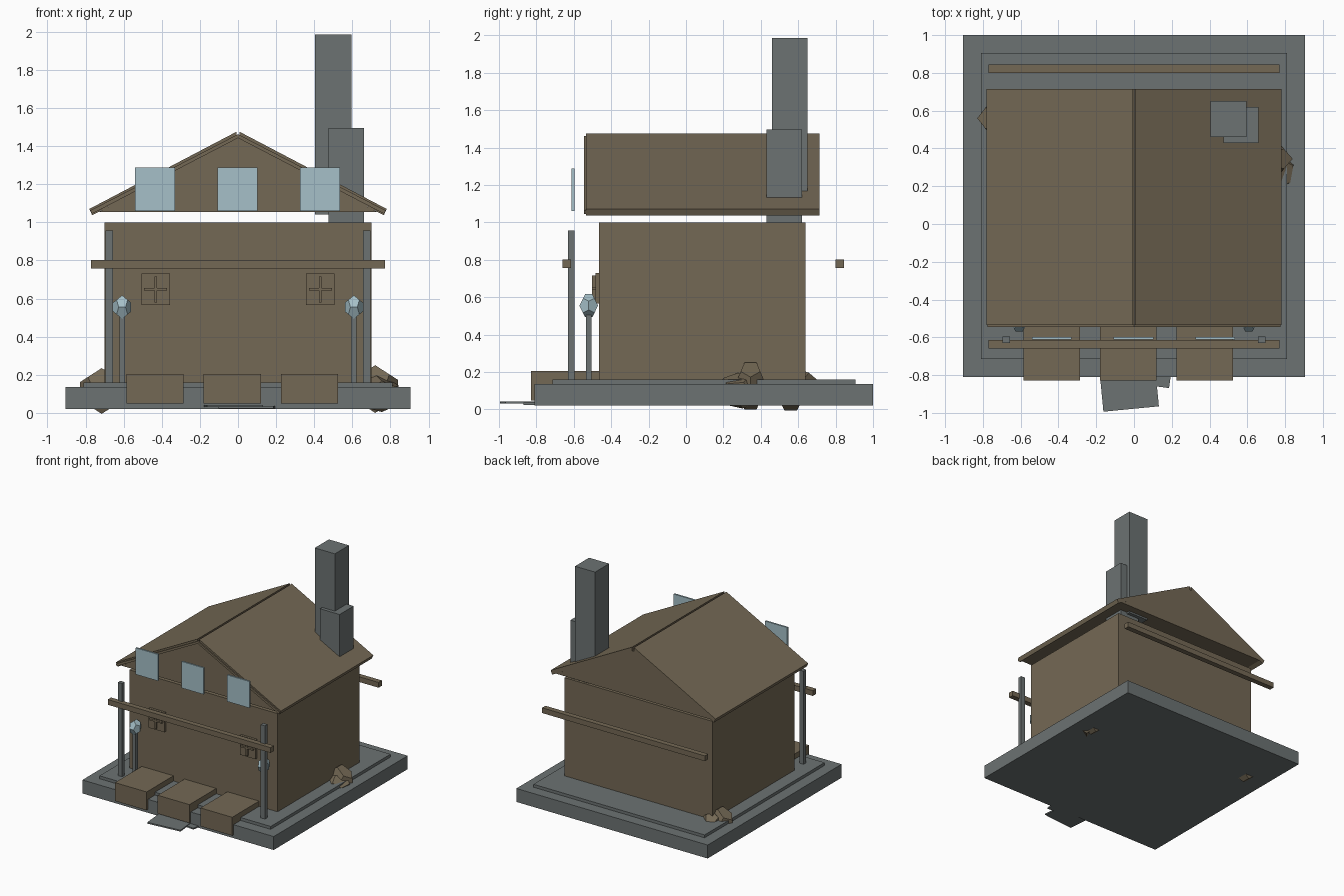
import bpy, bmesh
from math import sqrt, radians
from mathutils import Matrix

cube = bpy.data.objects.get("Cube")
if cube:
    bpy.data.objects.remove(cube, do_unlink=True)


def material(name, rgb):
    m = bpy.data.materials.new(name)
    m.use_nodes = True
    m.diffuse_color = (*rgb, 1)
    m.node_tree.nodes["Principled BSDF"].inputs["Base Color"].default_value = (*rgb, 1)
    return m


BROWN = material("weathered_brown", (0.175, 0.14, 0.09))
GREY = material("stone_grey", (0.15, 0.17, 0.17))
GLASS = material("pale_blue_glass", (0.38, 0.53, 0.58))


def finish(name, bm, mat):
    bmesh.ops.recalc_face_normals(bm, faces=bm.faces)
    mesh = bpy.data.meshes.new(name)
    bm.to_mesh(mesh)
    bm.free()
    mesh.materials.append(mat)
    ob = bpy.data.objects.new(name, mesh)
    bpy.context.collection.objects.link(ob)
    return ob


def box(name, x, y, z, mat, turn=0):
    """Box from (min, max) spans, optionally turned about its vertical axis."""
    bm = bmesh.new()
    bmesh.ops.create_cube(bm, size=1)
    bmesh.ops.scale(bm, verts=bm.verts, vec=[s[1] - s[0] for s in (x, y, z)])
    bmesh.ops.rotate(bm, verts=bm.verts, matrix=Matrix.Rotation(radians(turn), 3, 'Z'))
    bmesh.ops.translate(bm, verts=bm.verts, vec=[(s[0] + s[1]) / 2 for s in (x, y, z)])
    return finish(name, bm, mat)


def prism(name, profile, y0, y1, mat):
    """Extrude an x-z profile along y."""
    bm = bmesh.new()
    face = bm.faces.new([bm.verts.new((x, y0, z)) for x, z in profile])
    new = bmesh.ops.extrude_face_region(bm, geom=[face])["geom"]
    moved = [v for v in new if isinstance(v, bmesh.types.BMVert)]
    bmesh.ops.translate(bm, verts=moved, vec=(0, y1 - y0, 0))
    return finish(name, bm, mat)


def dodecahedron(name, centre, radii, mat, tilt=(0, 0)):
    """Twelve-sided solid, used for lamps and rocks."""
    phi = (1 + sqrt(5)) / 2
    pts = [(a, b, c) for a in (-1, 1) for b in (-1, 1) for c in (-1, 1)]
    for a in (-1 / phi, 1 / phi):
        for b in (-phi, phi):
            pts += [(0, a, b), (a, b, 0), (b, 0, a)]
    bm = bmesh.new()
    for p in pts:
        bm.verts.new(p)
    bmesh.ops.convex_hull(bm, input=bm.verts)
    bmesh.ops.dissolve_limit(bm, angle_limit=0.02, verts=bm.verts, edges=bm.edges)
    turn = Matrix.Rotation(radians(tilt[0]), 3, 'X') @ Matrix.Rotation(radians(tilt[1]), 3, 'Z')
    bmesh.ops.rotate(bm, verts=bm.verts, matrix=turn)
    bmesh.ops.scale(bm, verts=bm.verts, vec=[r / phi for r in radii])
    bmesh.ops.translate(bm, verts=bm.verts, vec=centre)
    return finish(name, bm, mat)


# Foundation and walls
box("foundation", (-.905, .905), (-.81, 1), (.02, .135), GREY)
box("foundation_top", (-.81, .81), (-.715, .905), (.135, .16), GREY)
box("walls", (-.7, .7), (-.465, .64), (.16, 1), BROWN)

# Roof: solid gable, two slabs and front trim
prism("gable", [(-.73, 1.055), (.73, 1.055), (0, 1.445)], -.535, .715, BROWN)
for side, s in (("right", -1), ("left", 1)):
    slab = [(.008, 1.475), (.78, 1.07), (.765, 1.037), (.008, 1.437)]
    trim = [(0, 1.462), (.775, 1.062), (.766, 1.044), (0, 1.442)]
    prism(side + "_roof_slab", [(x * s, z) for x, z in slab], -.535, .715, BROWN)
    prism(side + "_roof_trim", [(x * s, z) for x, z in trim], -.545, -.53, BROWN)

# Chimney
box("chimney", (.405, .595), (.46, .65), (1.04, 1.985), GREY)
box("chimney_shoulder", (.475, .66), (.43, .62), (.9, 1.495), GREY)

# Upper panes and front step blocks
for i, cx in enumerate((-.435, -.003, .43)):
    box(f"upper_pane_{i + 1}", (cx - .105, cx + .105), (-.612, -.597), (1.06, 1.287), GLASS)
for i, cx in enumerate((-.435, -.03, .375)):
    box(f"step_block_{i + 1}", (cx - .15, cx + .15), (-.828, -.45), (.048, .205), BROWN)

# Horizontal beams
box("front_beam", (-.77, .77), (-.66, -.615), (.757, .802), BROWN)
box("back_beam", (-.77, .77), (.8, .845), (.757, .802), BROWN)

# Paired front parts
for side, s in (("right", -1), ("left", 1)):
    px, lx, wx = .676 * s, .608 * s, .432 * s
    box(side + "_porch_post", (px - .02, px + .02), (-.63, -.595), (.14, .957), GREY)
    box(side + "_lamp_post", (lx - .015, lx + .015), (-.535, -.505), (.14, .53), GREY)
    dodecahedron(side + "_lamp", (lx, -.52, .555), (.047, .05, .062), GLASS, (0, 0))
    # Shuttered window with raised cross bars
    box(side + "_window", (wx - .074, wx + .074), (-.485, -.46), (.565, .73), BROWN)
    box(side + "_window_upright", (wx - .007, wx + .007), (-.503, -.48), (.58, .716), BROWN)
    box(side + "_window_crossbar", (wx - .06, wx + .06), (-.503, -.48), (.641, .655), BROWN)

# Rocks beside the walls
dodecahedron("left_rock", (.72, .345, .125), (.12, .085, .125), BROWN, (0, 0))
dodecahedron("left_low_rock", (.74, .29, .1), (.11, .12, .09), BROWN, (25, 20))
dodecahedron("right_rock", (-.715, .56, .115), (.115, .09, .12), BROWN, (0, 0))
dodecahedron("right_low_rock", (-.68, .62, .125), (.08, .08, .08), BROWN, (25, 20))

# Loose paving slabs at the entrance
box("paving_slab_front", (-.175, .12), (-.98, -.72), (.03, .042), GREY, 5.5)
box("paving_slab_back", (-.085, .205), (-.85, -.59), (.024, .036), GREY, -8)
